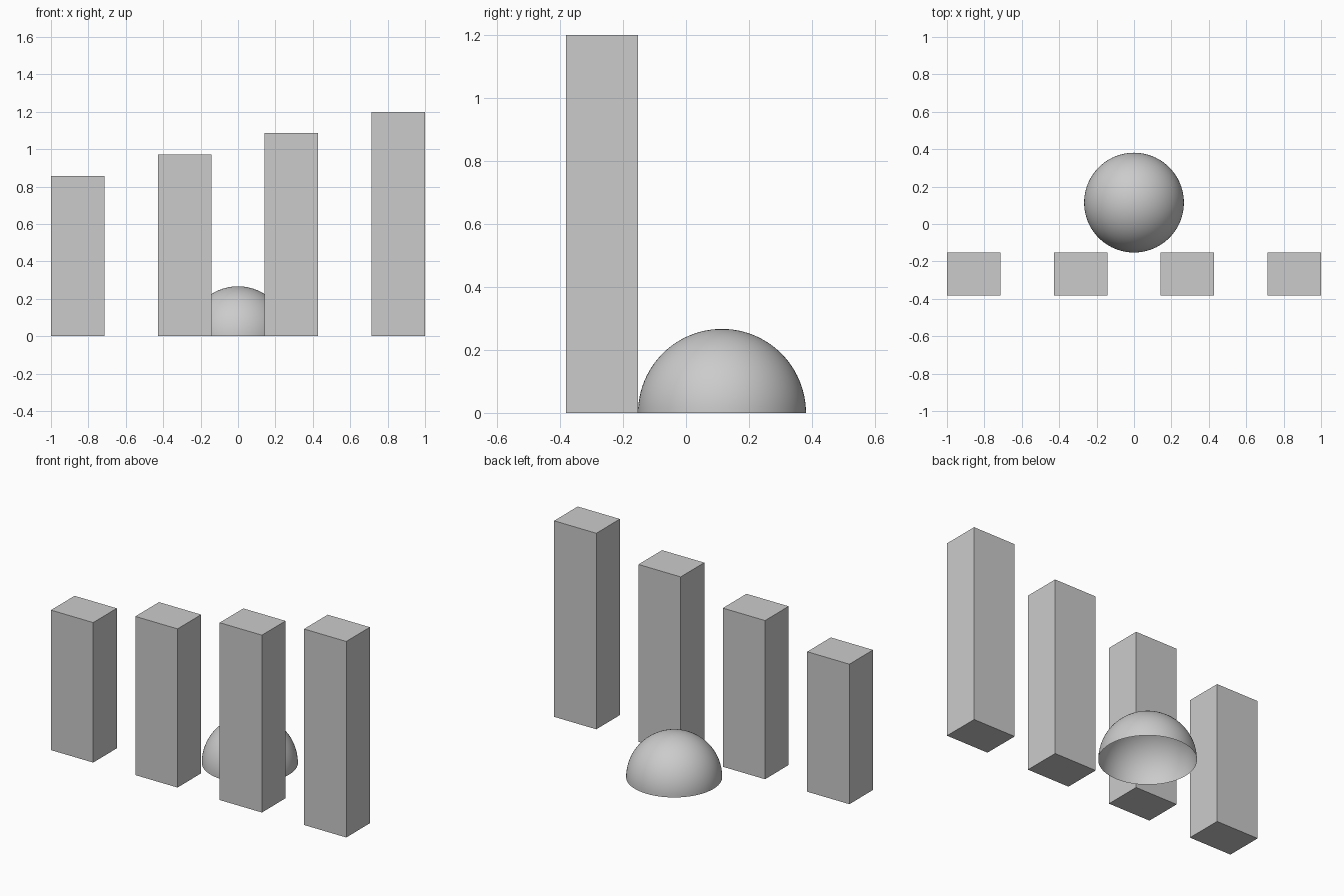
import bpy, bmesh
from mathutils import Matrix, Vector

if "Cube" in bpy.data.objects:
    bpy.data.objects.remove(bpy.data.objects["Cube"])


def add_object(name, bm):
    mesh = bpy.data.meshes.new(name)
    bm.to_mesh(mesh)
    bm.free()
    obj = bpy.data.objects.new(name, mesh)
    bpy.context.collection.objects.link(obj)
    return obj


def pillar(name, x, y, width, depth, height):
    bm = bmesh.new()
    bmesh.ops.create_cube(bm, size=1)
    bmesh.ops.scale(bm, vec=(width, depth, height), verts=bm.verts)
    bmesh.ops.translate(bm, vec=(x, y, height / 2), verts=bm.verts)
    return add_object(name, bm)


def open_dome(name, y, radius):
    bm = bmesh.new()
    bmesh.ops.create_uvsphere(bm, u_segments=96, v_segments=48, radius=radius)
    # Keep the upper half only, leaving the underside open
    lower = [v for v in bm.verts if v.co.z < -1e-4]
    bmesh.ops.delete(bm, geom=lower, context='VERTS')
    bmesh.ops.translate(bm, vec=(0, y, 0), verts=bm.verts)
    for f in bm.faces:
        f.smooth = True
    return add_object(name, bm)


# Row of four pillars rising from left to right
WIDTH = 2 / 7
for i in range(4):
    pillar(f"pillar_{i + 1}", (i - 1.5) * 2 * WIDTH, -0.2667,
           WIDTH, 0.2286, 0.8571 + i * 0.1143)

# Hollow dome behind the row
open_dome("dome", 0.1143, 0.2667)
